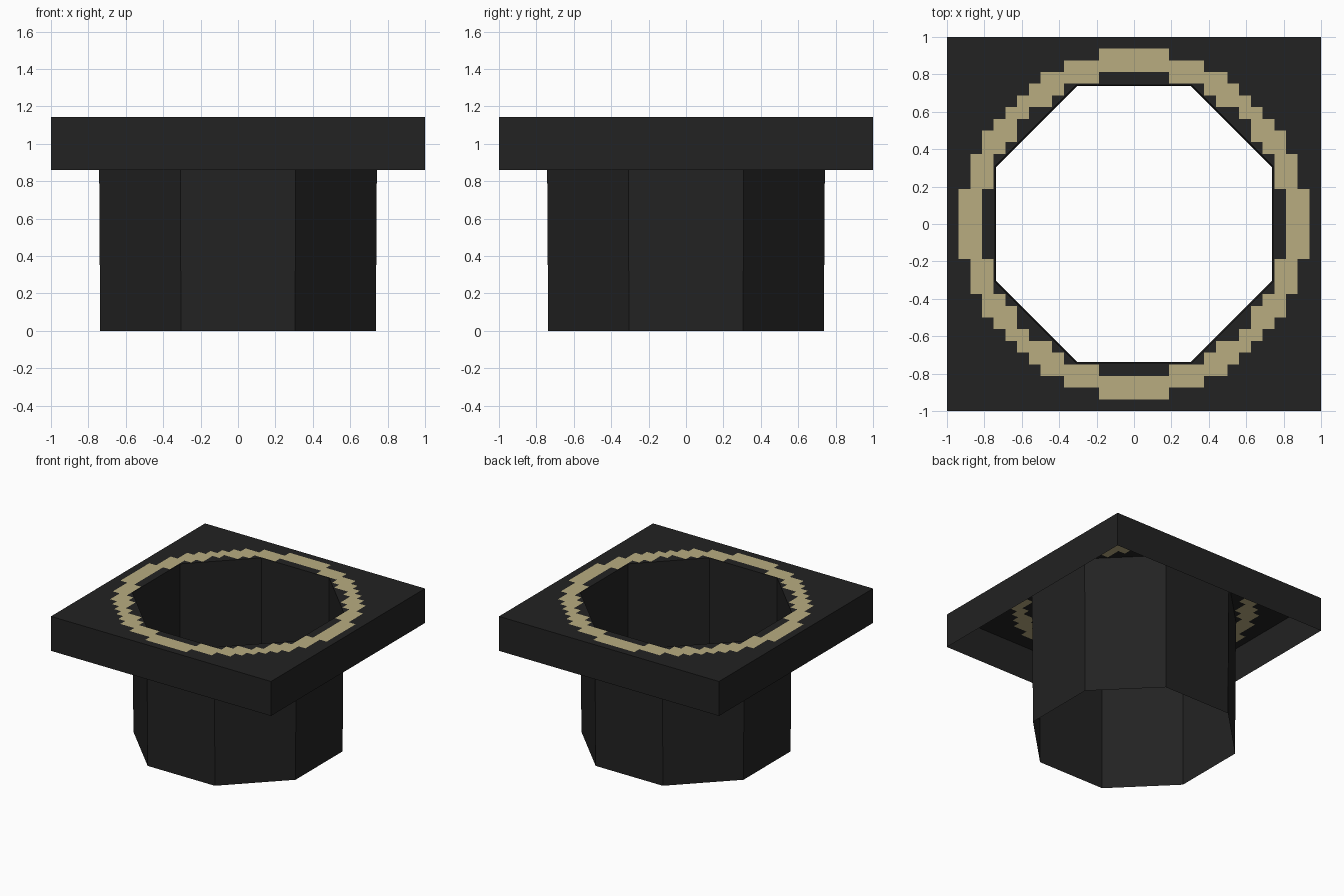
import bpy, bmesh, math
from mathutils import Vector

if "Cube" in bpy.data.objects:
    bpy.data.objects.remove(bpy.data.objects["Cube"])

TOP, RIM = 1.143, 0.86          # plate top and lower edge of the skirt
A_TOP, A_BOT = 0.744, 0.737     # octagon apothem at top and bottom
PX = 2 / 32                     # size of one painted square


def material(name, rgb):
    m = bpy.data.materials.new(name)
    m.diffuse_color = (*rgb, 1)
    m.use_nodes = True
    m.node_tree.nodes["Principled BSDF"].inputs["Base Color"].default_value = m.diffuse_color
    return m


dark = material("charcoal", (0.0160, 0.0160, 0.0160))
tan = material("tan", (0.479, 0.413, 0.216))


def finish(name, bm, *mats):
    me = bpy.data.meshes.new(name)
    bm.to_mesh(me)
    bm.free()
    for m in mats:
        me.materials.append(m)
    ob = bpy.data.objects.new(name, me)
    bpy.context.collection.objects.link(ob)
    return ob


def open_prism(name, sides, a_low, a_high, z0, z1):
    """Single-walled prism without caps, flat sides facing the axes."""
    bm = bmesh.new()
    rings = []
    for a, z in ((a_low, z0), (a_high, z1)):
        r = a / math.cos(math.pi / sides)
        angles = [(i + 0.5) * 2 * math.pi / sides for i in range(sides)]
        rings.append([bm.verts.new((r * math.cos(t), r * math.sin(t), z)) for t in angles])
    lo, hi = rings
    for i in range(sides):
        j = (i + 1) % sides
        bm.faces.new((lo[i], lo[j], hi[j], hi[i]))
    return finish(name, bm, dark)


# Outer skirt and octagonal tube, both open
open_prism("plate_skirt", 4, 1, 1, RIM, TOP)
open_prism("octagon_tube", 8, A_BOT, A_TOP, 0, TOP)

# Top sheet: square grid with a stepped tan ring
bm = bmesh.new()
bmesh.ops.create_grid(bm, x_segments=32, y_segments=32, size=1)
for f in bm.faces:
    c = f.calc_center_median()
    f.material_index = int(12.78 < math.hypot(c.x, c.y) / PX < 14.78)

# Octagonal opening in the top sheet
normals = [Vector((math.cos(k * math.pi / 4), math.sin(k * math.pi / 4), 0)) for k in range(8)]
for n in normals:
    bmesh.ops.bisect_plane(bm, geom=bm.verts[:] + bm.edges[:] + bm.faces[:],
                           plane_co=n * A_TOP, plane_no=n, dist=1e-5)
hole = [f for f in bm.faces
        if all(f.calc_center_median().dot(n) < A_TOP for n in normals)]
bmesh.ops.delete(bm, geom=hole, context='FACES')
bmesh.ops.translate(bm, verts=bm.verts[:], vec=(0, 0, TOP))
finish("plate_top", bm, dark, tan)
